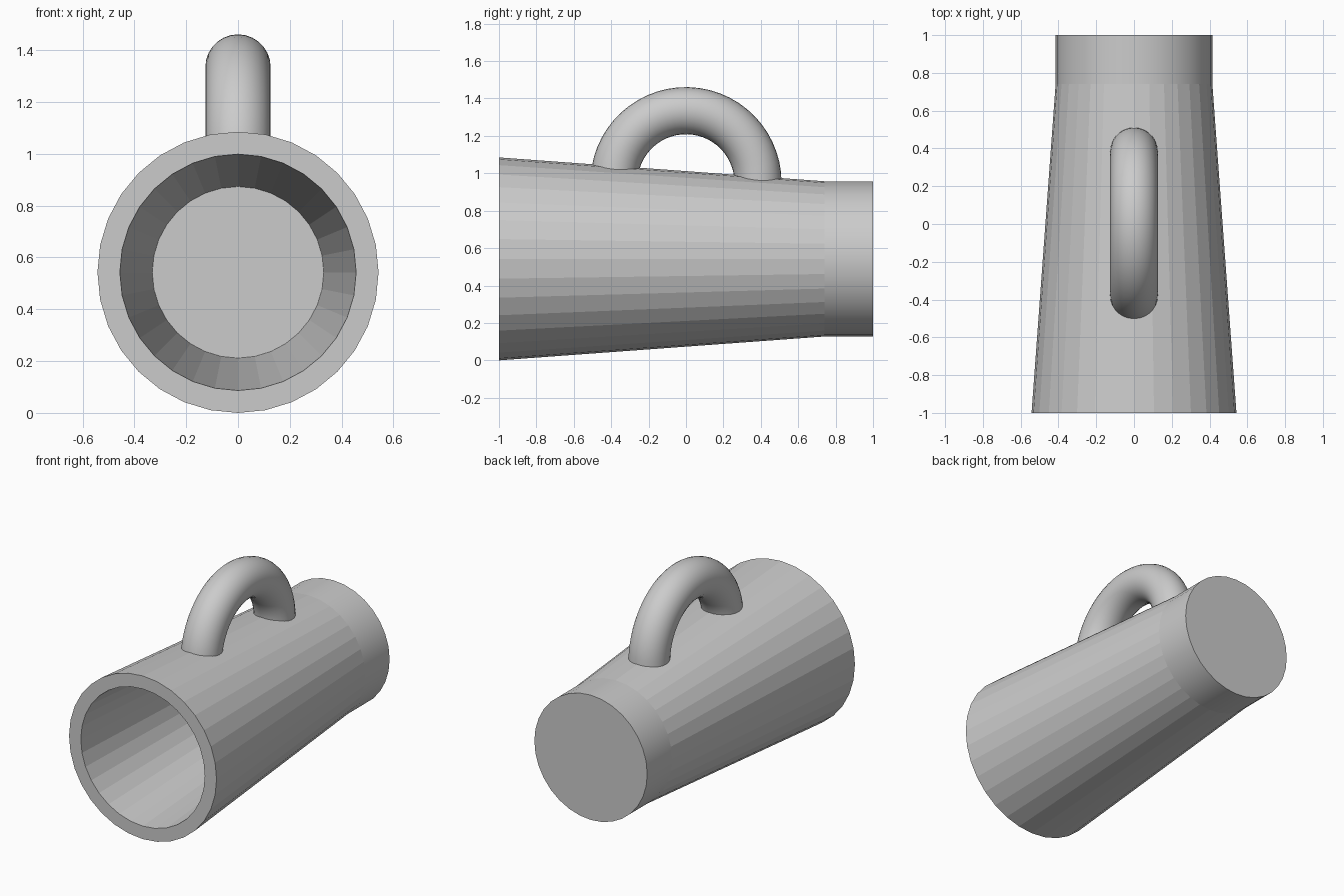
import bpy, bmesh
from math import sin, cos, pi, radians

if "Cube" in bpy.data.objects:
    bpy.data.objects.remove(bpy.data.objects["Cube"])

AXIS_Z = 0.5425
SIDES = 32


def make_object(name, bm):
    bmesh.ops.recalc_face_normals(bm, faces=bm.faces)
    mesh = bpy.data.meshes.new(name)
    bm.to_mesh(mesh)
    bm.free()
    obj = bpy.data.objects.new(name, mesh)
    bpy.context.collection.objects.link(obj)
    return obj


def skin(bm, rings):
    """Join consecutive vertex rings with quads and cap both ends."""
    loops = [[bm.verts.new(p) for p in ring] for ring in rings]
    for a, b in zip(loops, loops[1:]):
        n = len(a)
        for i in range(n):
            bm.faces.new((a[i], a[(i + 1) % n], b[(i + 1) % n], b[i]))
    bm.faces.new(loops[0])
    bm.faces.new(loops[-1])


# Mug body: outer base, outer wall, rim, inner wall, inner floor (radius, y)
profile = [(0.415, 1.0), (0.415, 0.74), (0.5425, -1.0), (0.456, -1.0), (0.331, 0.74)]
bm = bmesh.new()
skin(bm, [[(r * cos(2 * pi * i / SIDES), y, AXIS_Z + r * sin(2 * pi * i / SIDES))
           for i in range(SIDES)] for r, y in profile])
body = make_object("mug_body", bm)

# Handle: half ring whose ends stay buried in the wall
R, TUBE, CENTRE_Z, STEPS = 0.385, 0.126, 0.95, 28
rings = []
for s in range(STEPS + 1):
    a = radians(177 * s / STEPS)
    ring = []
    for i in range(28):
        t = 2 * pi * i / 28
        d = R + TUBE * cos(t)
        ring.append((TUBE * sin(t), d * cos(a), CENTRE_Z + d * sin(a)))
    rings.append(ring)
bm = bmesh.new()
skin(bm, rings)
handle = make_object("handle", bm)

# Smooth shading with sharp rim and base edges
for obj in (body, handle):
    bpy.ops.object.select_all(action='DESELECT')
    obj.select_set(True)
    bpy.context.view_layer.objects.active = obj
    bpy.ops.object.shade_smooth_by_angle(angle=radians(30))

# The tapered walls are faceted
for f in body.data.polygons:
    if -0.3 < f.center.y < 0.3:
        f.use_smooth = False
